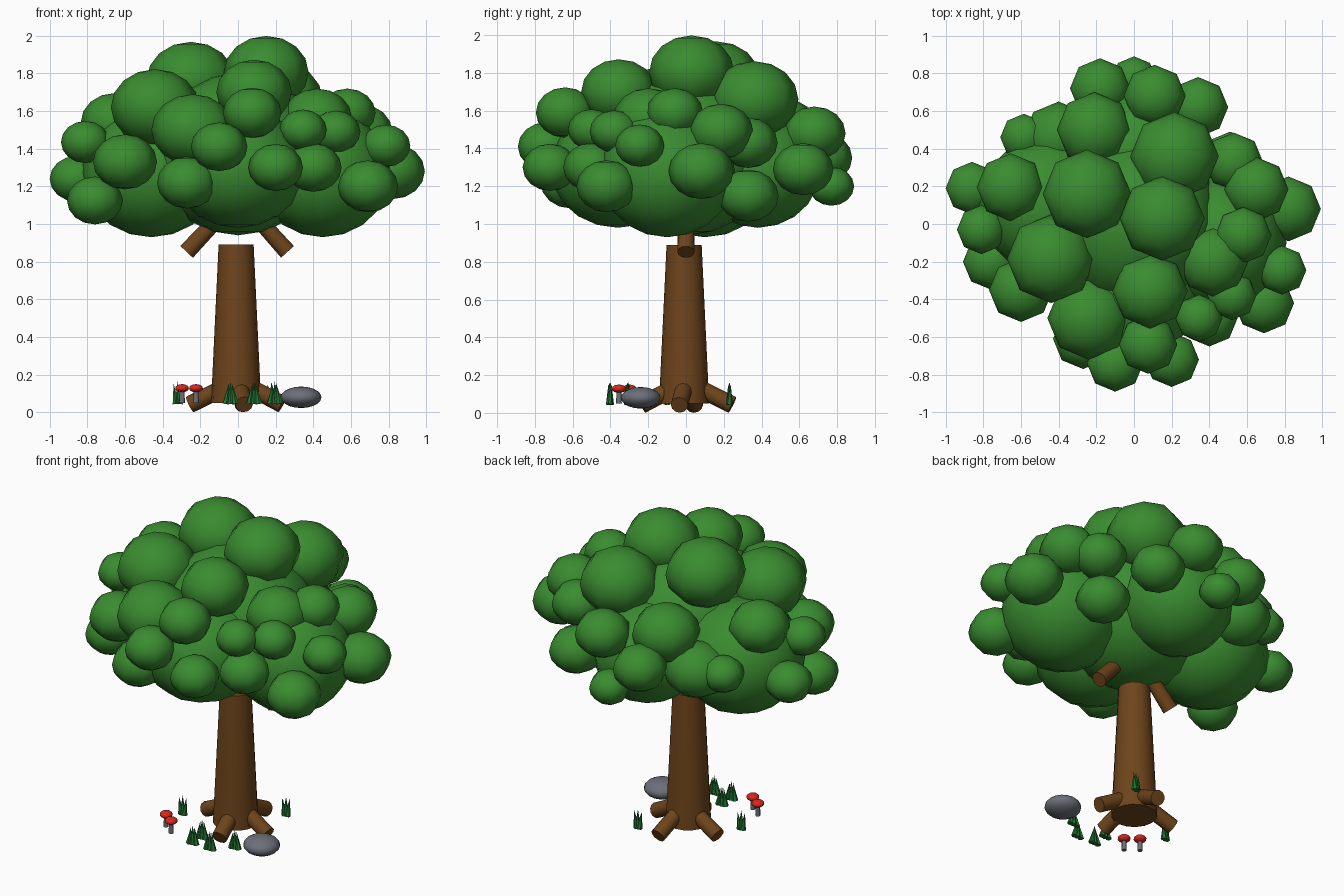
import bpy, math
from mathutils import Vector


def material(name, rgb):
    m = bpy.data.materials.new(name)
    m.diffuse_color = (*rgb, 1)
    return m


LEAF = material("leaf green", (0.042, 0.262, 0.03))
BARK = material("bark brown", (0.155, 0.058, 0.011))
GRASS = material("grass green", (0.015, 0.17, 0.03))
STONE = material("stone grey", (0.15, 0.16, 0.19))
RED = material("mushroom red", (0.7, 0.02, 0.012))


def finish(name, mat, angle=60):
    o = bpy.context.object
    o.name = name
    o.data.materials.append(mat)
    bpy.ops.object.shade_smooth_by_angle(angle=math.radians(angle))
    return o


def ball(name, loc, scale, mat, seg=8, rings=8):
    bpy.ops.mesh.primitive_uv_sphere_add(segments=seg, ring_count=rings, radius=1, location=loc)
    bpy.context.object.scale = scale
    bpy.ops.object.transform_apply(location=False, rotation=False)
    return finish(name, mat)


def rod(name, a, b, r1, r2, mat, sides=12):
    """Tapered cylinder from point a to point b."""
    a, b = Vector(a), Vector(b)
    bpy.ops.mesh.primitive_cone_add(vertices=sides, radius1=r1, radius2=r2,
                                    depth=(b - a).length, location=(a + b) / 2)
    bpy.context.object.rotation_euler = (b - a).to_track_quat('Z', 'Y').to_euler()
    return finish(name, mat, 50)


# trunk, branches and roots
rod("trunk", (-.01, -.01, .05), (-.01, -.01, .89), .133, .093, BARK, 16)
for s, n in ((-1, "left"), (1, "right")):
    rod("branch_" + n, (s * .268 - .005, 0, .852), (s * .04, 0, 1.1), .046, .04, BARK)
for i, (x, y) in enumerate([(.235, -.035), (-.255, .045), (.033, -.235), (.027, .245)]):
    rod(f"root_{i}", (x * .25, y * .25, .135), (x, y, .042), .046, .046, BARK)

# large inner foliage masses: x, y, z, radius, height radius
MASSES = [(0, 0, 1.37, .46, .43), (.45, -.1, 1.27, .36, .34), (-.46, .1, 1.27, .37, .34),
          (0, .38, 1.285, .33, .305), (0, -.36, 1.3, .36, .32)]
for i, (x, y, z, r, h) in enumerate(MASSES):
    ball(f"foliage_mass_{i}", (x, y, z), (r, r, h), LEAF, 12, 10)

# outer foliage clumps: x, y, z, radius
CLUMPS = [
    (.15, .03, 1.805, .225), (-.25, .16, 1.765, .235), (.215, .36, 1.66, .235),
    (-.44, -.185, 1.62, .235), (.085, -.355, 1.7, .2), (-.24, -.5, 1.5, .22),
    (-.21, .5, 1.5, .2), (-.655, .195, 1.54, .18), (.42, -.2, 1.56, .185),
]
SMALL = [
    (.58, -.06, 1.59, .15), (.65, .185, 1.49, .17), (.82, .08, 1.28, .172),
    (.785, -.245, 1.415, .13), (.69, -.42, 1.2, .16), (.345, -.5, 1.5, .125),
    (.075, -.64, 1.59, .155), (-.1, -.74, 1.41, .15), (.2, -.72, 1.3, .145),
    (-.27, -.61, 1.22, .16), (-.6, -.35, 1.33, .17), (-.76, -.2, 1.125, .148),
    (-.81, -.03, 1.435, .13), (-.86, .19, 1.24, .14), (-.585, .46, 1.32, .125),
]
BACK = [
    (-.18, .72, 1.35, .16), (.11, .68, 1.48, .165), (0, .77, 1.2, .12),
    (.34, .62, 1.29, .16), (.51, .33, 1.15, .16), (.53, .33, 1.43, .155),
    (.4, -.5, 1.3, .15), (.52, -.38, 1.49, .13), (-.4, .46, 1.3, .19),
]
for i, (x, y, z, r) in enumerate(CLUMPS + SMALL + BACK):
    ball(f"foliage_clump_{i}", (x, y, z), (r, r, r * .86), LEAF)

# rock
ball("rock", (.335, -.24, .08), (.108, .105, .057), STONE, 16, 10)

# mushrooms
for i, (x, y) in enumerate([(-.297, -.30), (-.223, -.355)]):
    rod(f"mushroom_stem_{i}", (x, y, .05), (x, y, .125), .015, .013, STONE, 8)
    ball(f"mushroom_cap_{i}", (x, y, .128), (.038, .038, .022), RED, 10, 8)

# grass tufts: x, y, base spread, tip spread
TUFTS = [(-.32, -.1, .01, .022), (.178, .23, .01, .022), (-.04, -.40, .025, .008),
         (-.04, -.305, .025, .008), (.085, -.405, .025, .008), (.195, -.31, .025, .008)]
for i, (x, y, b, t) in enumerate(TUFTS):
    for j, k in enumerate((-1, 0, 1)):
        rod(f"grass_{i}_{j}", (x + k * b, y, .045), (x + k * t, y + .006 * k, .165 - .012 * abs(k)),
            .019, 0, GRASS, 6)
